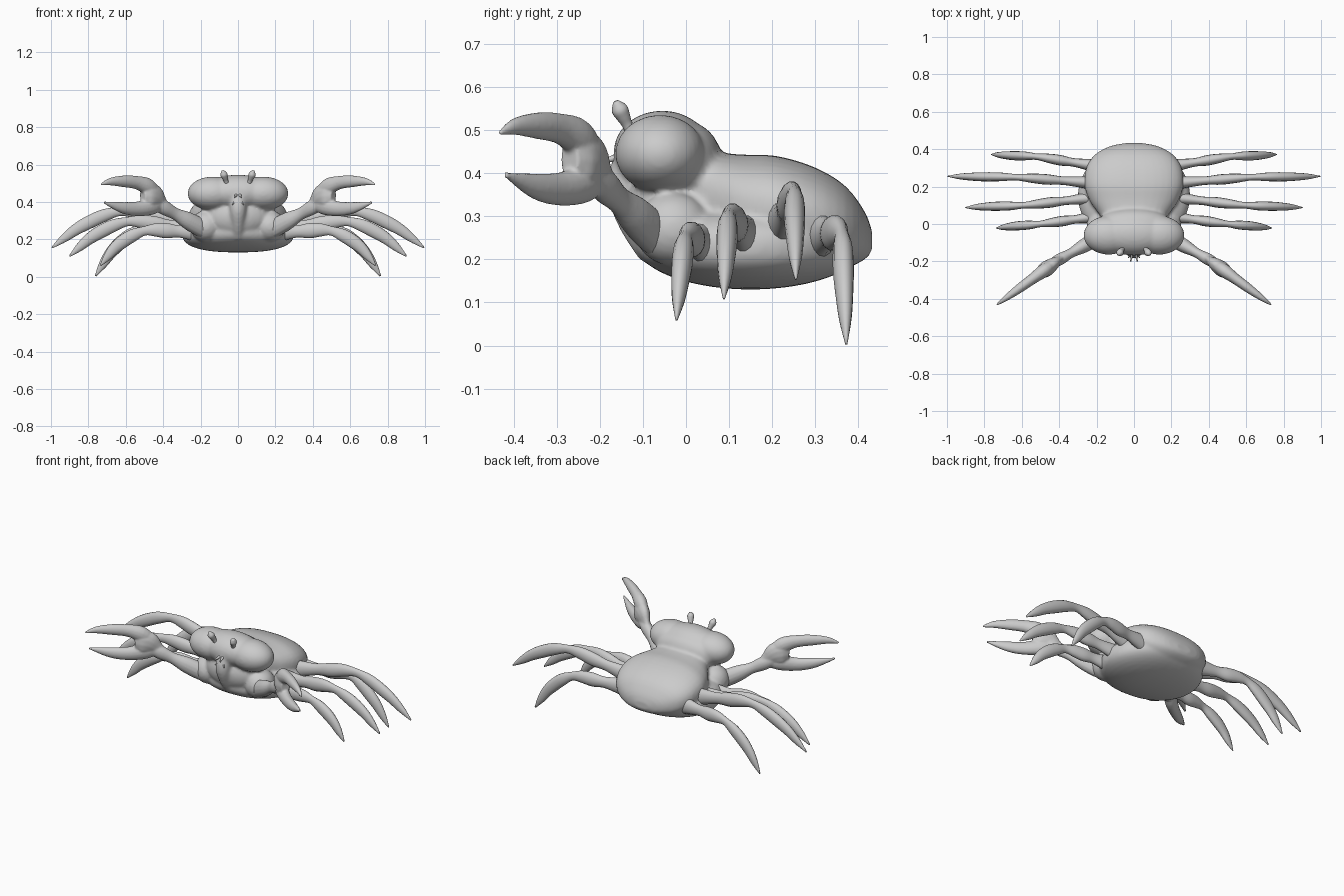
import bpy, bmesh
from math import cos, sin, pi, sqrt
from mathutils import Vector, Matrix

cube = bpy.data.objects.get("Cube")
if cube:
    bpy.data.objects.remove(cube)

grey = (.6, .6, .6, 1)
shell_grey = bpy.data.materials.new("shell_grey")
shell_grey.use_nodes = True
shell_grey.diffuse_color = grey
shell_grey.node_tree.nodes["Principled BSDF"].inputs["Base Color"].default_value = grey


def finish(bm, name):
    """Turn a bmesh into a smooth grey object."""
    bmesh.ops.recalc_face_normals(bm, faces=bm.faces)
    for face in bm.faces:
        face.smooth = True
    mesh = bpy.data.meshes.new(name)
    bm.to_mesh(mesh)
    bm.free()
    mesh.materials.append(shell_grey)
    part = bpy.data.objects.new(name, mesh)
    bpy.context.collection.objects.link(part)
    return part


def fuse(part, voxel, rounds):
    """Melt overlapping shapes into one soft surface."""
    remesh = part.modifiers.new("fuse", "REMESH")
    remesh.mode = "VOXEL"
    remesh.voxel_size = voxel
    remesh.use_smooth_shade = True
    part.modifiers.new("soften", "SMOOTH").iterations = rounds


def skin(bm, rings):
    """Join rings of points into a closed tube."""
    rows = [[bm.verts.new(point) for point in ring] for ring in rings]
    count = len(rows[0])
    for row, following in zip(rows, rows[1:]):
        for i in range(count):
            j = (i + 1) % count
            bm.faces.new((row[i], row[j], following[j], following[i]))
    bm.faces.new(rows[0])
    bm.faces.new(rows[-1])


def spline(points, steps):
    """Smooth curve through points of any dimension."""
    pts = [Vector(point) for point in points]
    pts = [pts[0] * 2 - pts[1]] + pts + [pts[-1] * 2 - pts[-2]]
    curve = []
    for a, b, c, d in zip(pts, pts[1:], pts[2:], pts[3:]):
        for k in range(steps):
            t = k / steps
            curve.append(b + (c - a) * (t / 2) + (a * 2 - b * 5 + c * 4 - d) * (t * t / 2)
                         + (b * 3 - a - c * 3 + d) * (t ** 3 / 2))
    return curve + [pts[-2]]


def limb(bm, points, flat=.68, sides=14):
    """Tube through (x, y, z, radius), scaled sideways by flat."""
    path = spline(points, 4)
    run = path[-1].xyz - path[0].xyz
    side = Vector((run.y, -run.x, 0)).normalized()
    last = len(path) - 1
    rings = []
    for i, point in enumerate(path):
        tangent = path[min(i + 1, last)].xyz - path[max(i - 1, 0)].xyz
        up = side.cross(tangent).normalized()
        radius = max(point.w, .003)
        angles = [2 * pi * k / sides for k in range(sides)]
        rings.append([point.xyz + (side * flat * cos(a) + up * sin(a)) * radius for a in angles])
    skin(bm, rings)


def taper(bm, start, end, radii, flat):
    """Straight limb with radii spread evenly from start to end."""
    start, end = Vector(start), Vector(end)
    last = len(radii) - 1
    limb(bm, [(*start.lerp(end, i / last), radius) for i, radius in enumerate(radii)], flat)


def hull(bm, sections, power, sides=36):
    """Loft along y through (y, half width, bottom, top)."""
    def squared(value):
        return abs(value) ** power * (1 if value > 0 else -1)
    angles = [2 * pi * k / sides for k in range(sides)]
    skin(bm, [[(width * squared(cos(a)), y, (low + top) / 2 + (top - low) / 2 * squared(sin(a)))
               for a in angles] for y, width, low, top in spline(sections, 3)])


def ball(bm, centre, radii):
    bmesh.ops.create_uvsphere(bm, u_segments=28, v_segments=18, radius=1,
                              matrix=Matrix.Translation(centre) @ Matrix.Diagonal((*radii, 1)))


def mirrored(name, build):
    """Make a left part and its right twin."""
    twins = []
    for label, sign in (("left_", 1), ("right_", -1)):
        bm = bmesh.new()
        build(bm)
        bmesh.ops.scale(bm, vec=(sign, 1, 1), verts=bm.verts)
        twins.append(finish(bm, label + name))
    return twins


# Body: domed carapace, wide thorax, throat and a two-lobed head fused together
bm = bmesh.new()
hull(bm, [(0, .15, .25, .47), (.07, .2, .22, .45), (.13, .24, .2, .443), (.21, .265, .19, .44),
          (.3, .255, .18, .413), (.37, .21, .18, .37), (.415, .13, .2, .31), (.432, .05, .22, .265)],
     power=.85)
thorax = []
for k in range(-9, 10):
    t = sin(k / 9 * pi / 2) * .99
    swell = sqrt(1 - t * t)
    thorax.append((.15 + .27 * t, .3 * swell, .24 - .11 * swell, .26 + .07 * swell))
hull(bm, thorax, power=.8)
ball(bm, (0, -.055, .45), (.2, .113, .095))
ball(bm, (0, 0, .42), (.2, .085, .1))
ball(bm, (0, -.035, .32), (.18, .11, .12))
for sign in (-1, 1):
    ball(bm, (sign * .135, -.06, .445), (.135, .104, .09))
    ball(bm, (sign * .17, -.03, .27), (.085, .09, .085))
limb(bm, [(0, -.13, .43, .04), (0, -.14, .36, .045), (0, -.12, .28, .035), (0, -.08, .21, .03)], 1)
fuse(finish(bm, "body"), voxel=.009, rounds=6)

# Walking legs: root, knee and tip, with radii that pinch at the joints
leg_radii = (.055, .042, .033, .041, .036, .025, .034, .036, .031, .022, .004)
legs = {
    "front_leg": ((.2, .04, .235), (.5, 0, .245), (.735, -.022, .06)),
    "second_leg": ((.22, .14, .25), (.59, .1, .295), (.9, .088, .11)),
    "third_leg": ((.22, .22, .28), (.63, .25, .35), (.995, .255, .155)),
    "rear_leg": ((.2, .31, .255), (.52, .36, .255), (.762, .372, .004)),
}
for name, joints in legs.items():
    root, knee, tip = (Vector(joint) for joint in joints)
    thigh = root.lerp(knee, .5) + Vector((0, 0, .004))
    shin = knee.lerp(tip, .5) + Vector((.02, 0, .02))
    path = spline((root, thigh, knee, shin, tip), 5)[::2]
    mirrored(name, lambda bm: limb(bm, [(*p, r) for p, r in zip(path, leg_radii)]))

# Claw arms: straight arm, then a pincer in one upright plane, as (reach, height, radius)
wrist, claw_tip = Vector((.4, -.19)), Vector((.735, -.433))
palm = ((-.06, .355, .028), (.04, .39, .045), (.14, .42, .07), (.24, .43, .074), (.33, .43, .045))
upper_finger = ((.08, .43, .03), (.24, .48, .045), (.42, .503, .036),
                (.64, .51, .031), (.85, .508, .02), (1, .492, .006))
lower_finger = ((.03, .385, .03), (.2, .375, .045), (.42, .363, .039),
                (.66, .37, .03), (.95, .397, .006))


def claw_arm(bm):
    taper(bm, (.15, -.05, .235), (.46, -.225, .405), (.045, .05, .046, .033, .04, .03), .8)
    for outline, flat in ((palm, .55), (upper_finger, .8), (lower_finger, .75)):
        limb(bm, [(*wrist.lerp(claw_tip, reach), height, radius)
                  for reach, height, radius in outline], flat)


for arm in mirrored("claw_arm", claw_arm):
    fuse(arm, voxel=.006, rounds=3)

# Eye stalks and mouth prongs
mirrored("eye_stalk", lambda bm: taper(bm, (.06, -.13, .5), (.082, -.163, .566),
                                       (.013, .013, .017, .019, .007), 1))
mirrored("upper_mouth_prong",
         lambda bm: taper(bm, (.008, -.15, .44), (.018, -.2, .425), (.01, .007, .002), 1))
mirrored("lower_mouth_prong",
         lambda bm: taper(bm, (.008, -.15, .42), (.03, -.18, .385), (.01, .006, .002), 1))
